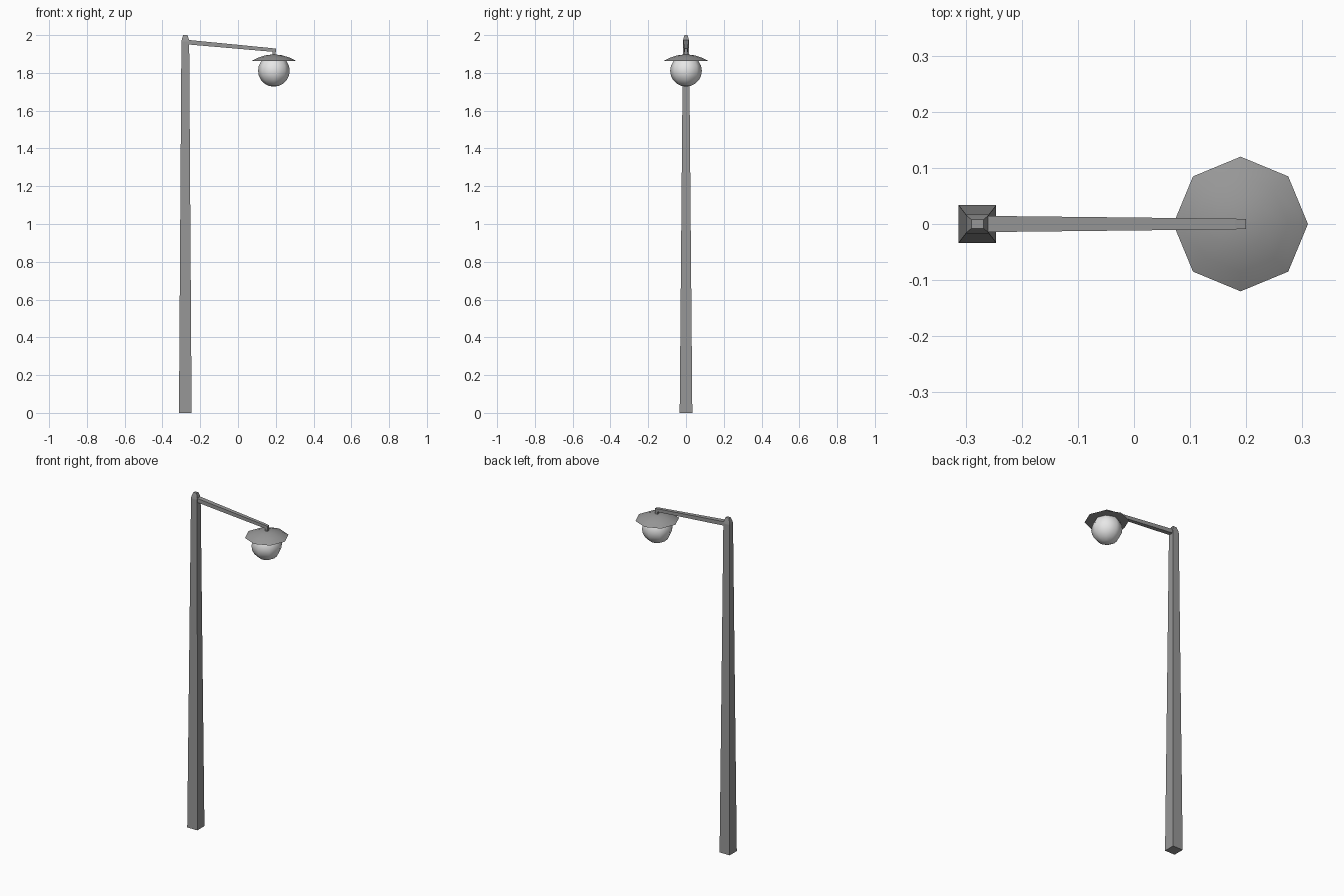
import bpy, bmesh, math

if "Cube" in bpy.data.objects:
    bpy.data.objects.remove(bpy.data.objects["Cube"])

def material(name, v):
    m = bpy.data.materials.new(name)
    m.diffuse_color = (v, v, v, 1)
    m.use_nodes = True
    m.node_tree.nodes["Principled BSDF"].inputs["Base Color"].default_value = m.diffuse_color
    return m

METAL = material("grey metal", 0.31)
GLASS = material("white glass", 0.8)

def finish(name, bm, mat, smooth=None):
    bmesh.ops.recalc_face_normals(bm, faces=bm.faces)
    me = bpy.data.meshes.new(name)
    bm.to_mesh(me)
    bm.free()
    me.materials.append(mat)
    ob = bpy.data.objects.new(name, me)
    bpy.context.collection.objects.link(ob)
    if smooth:
        bpy.ops.object.select_all(action='DESELECT')
        ob.select_set(True)
        bpy.context.view_layer.objects.active = ob
        bpy.ops.object.shade_smooth_by_angle(angle=math.radians(smooth))
    return ob

def loft(name, rings, mat, smooth=None):
    """Bridge rings of equal point count and cap both ends."""
    bm = bmesh.new()
    vs = [[bm.verts.new(p) for p in r] for r in rings]
    n = len(vs[0])
    for a, b in zip(vs, vs[1:]):
        for i in range(n):
            j = (i + 1) % n
            bm.faces.new((a[i], a[j], b[j], b[i]))
    bm.faces.new(vs[0][::-1])
    bm.faces.new(vs[-1])
    return finish(name, bm, mat, smooth)

def rect(cx, hx, hy, z):
    return [(cx - hx, -hy, z), (cx + hx, -hy, z), (cx + hx, hy, z), (cx - hx, hy, z)]

def circle(cx, r, z, n=8):
    return [(cx + r * math.cos(2 * math.pi * i / n), r * math.sin(2 * math.pi * i / n), z)
            for i in range(n)]

PX, LX = -0.279, 0.19

# tapered square post and its small cap
loft("post", [rect(PX, 0.0335, 0.0335, 0), rect(PX, 0.0205, 0.0165, 1.965)], METAL)
loft("post_cap", [rect(PX, 0.0205, 0.0165, 1.965), rect(PX, 0.018, 0.014, 1.98),
                  rect(PX, 0.011, 0.008, 2.0)], METAL, 60)

# arm, sloping down and tapering away from the post
def section(x, z0, z1, hy):
    return [(x, -hy, z0), (x, hy, z0), (x, hy, z1), (x, -hy, z1)]
loft("arm", [section(-0.27, 1.951, 1.975, 0.0145), section(0.18, 1.912, 1.931, 0.0095),
             section(0.2, 1.910, 1.928, 0.0085)], METAL)
loft("stem", [rect(LX + 0.001, 0.008, 0.008, 1.885), rect(LX + 0.001, 0.008, 0.008, 1.918)], METAL)

# eight-sided domed shade
loft("shade", [circle(LX, 0.12, 1.862), circle(LX, 0.085, 1.880),
               circle(LX, 0.045, 1.893), circle(LX, 0.012, 1.897)], METAL, 40)

# globe
bm = bmesh.new()
bmesh.ops.create_uvsphere(bm, u_segments=8, v_segments=10, radius=0.084)
bmesh.ops.translate(bm, verts=bm.verts, vec=(LX, 0, 1.811))
finish("globe", bm, GLASS, 60)
